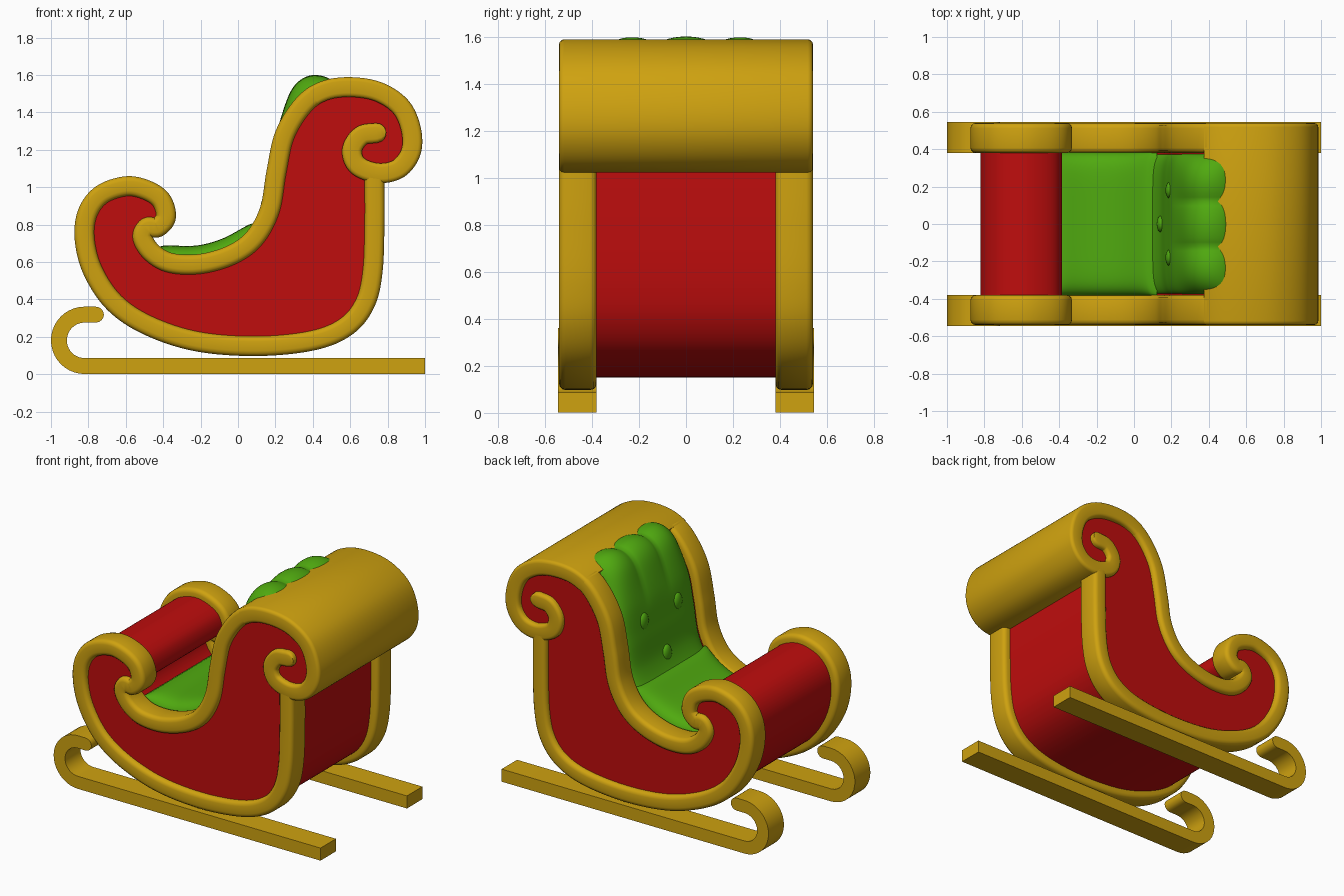
import bpy, bmesh, math
from mathutils import Vector

if "Cube" in bpy.data.objects:
    bpy.data.objects.remove(bpy.data.objects["Cube"])


def material(name, rgb):
    m = bpy.data.materials.new(name)
    m.diffuse_color = (*rgb, 1)
    m.use_nodes = True
    m.node_tree.nodes["Principled BSDF"].inputs["Base Color"].default_value = m.diffuse_color
    return m


GOLD = material("gold", (0.62, 0.36, 0.005))
RED = material("red", (0.52, 0.004, 0.004))
GREEN = material("green", (0.08, 0.40, 0.005))


def finish(name, bm, mat, angle=40):
    bmesh.ops.recalc_face_normals(bm, faces=bm.faces)
    me = bpy.data.meshes.new(name)
    bm.to_mesh(me)
    bm.free()
    me.materials.append(mat)
    ob = bpy.data.objects.new(name, me)
    bpy.context.collection.objects.link(ob)
    bpy.ops.object.select_all(action='DESELECT')
    ob.select_set(True)
    bpy.context.view_layer.objects.active = ob
    bpy.ops.object.shade_smooth_by_angle(angle=math.radians(angle))
    return ob


# Scroll centre line in x,z: back curl tip, over the top, seat, front curl, belly, back
CONTROL = [(0.74, 1.29), (0.66, 1.275), (0.61, 1.20), (0.64, 1.115), (0.75, 1.075), (0.86, 1.10),
           (0.925, 1.19), (0.925, 1.31), (0.87, 1.43), (0.75, 1.51), (0.60, 1.535), (0.46, 1.515),
           (0.35, 1.44), (0.25, 1.28), (0.205, 1.08), (0.17, 0.88), (0.09, 0.73), (-0.03, 0.64),
           (-0.20, 0.59), (-0.36, 0.595), (-0.46, 0.65), (-0.51, 0.73), (-0.485, 0.785),
           (-0.43, 0.785), (-0.385, 0.84), (-0.41, 0.93), (-0.49, 0.985), (-0.60, 1.005),
           (-0.73, 0.96), (-0.805, 0.86), (-0.82, 0.72), (-0.775, 0.55), (-0.66, 0.38),
           (-0.48, 0.26), (-0.22, 0.175), (0.10, 0.15), (0.40, 0.18), (0.58, 0.255),
           (0.68, 0.38), (0.72, 0.55), (0.73, 0.80), (0.73, 1.06)]
SUB = 8
W = 0.053


def smooth_path(ctrl):
    c = [Vector(p) for p in ctrl]
    c = [2 * c[0] - c[1]] + c + [2 * c[-1] - c[-2]]
    out = []
    for a, b, d, e in zip(c, c[1:], c[2:], c[3:]):
        for k in range(SUB):
            t = k / SUB
            out.append(0.5 * (2 * b + (d - a) * t + (2 * a - 5 * b + 4 * d - e) * t * t
                              + (3 * b - a - 3 * d + e) * t ** 3))
    return out + [c[-2]]


def normals(path):
    res = []
    for i in range(len(path)):
        d = (path[min(i + 1, len(path) - 1)] - path[max(i - 1, 0)]).normalized()
        res.append(Vector((d.y, -d.x)))
    return res


def section(w, y0, y1, r):
    # rounded rectangle across the band
    if r == 0:
        return [(w, y1), (-w, y1), (-w, y0), (w, y0)]
    pts = []
    for q, (cx, cy) in enumerate([(w - r, y1 - r), (r - w, y1 - r), (r - w, y0 + r), (w - r, y0 + r)]):
        for k in range(4):
            a = math.pi / 2 * (q + k / 3)
            pts.append((cx + r * math.cos(a), cy + r * math.sin(a)))
    return pts


def sweep(name, path, sec, w, mat, round_start=False):
    path, scale = list(path), [1.0] * len(path)
    if round_start:
        d = (path[0] - path[1]).normalized()
        p0 = path[0]
        for a in (25, 45, 65, 84):
            a = math.radians(a)
            path.insert(0, p0 + d * w * math.sin(a))
            scale.insert(0, math.cos(a))
    bm = bmesh.new()
    rings = []
    for p, n, s in zip(path, normals(path), scale):
        rings.append([bm.verts.new((p.x + n.x * u * s, y, p.y + n.y * u * s)) for u, y in sec])
    m = len(sec)
    for r0, r1 in zip(rings, rings[1:]):
        for k in range(m):
            bm.faces.new((r0[k], r0[(k + 1) % m], r1[(k + 1) % m], r1[k]))
    bm.faces.new(rings[0])
    bm.faces.new(rings[-1])
    return finish(name, bm, mat)


LINE = smooth_path(CONTROL)
NORM = normals(LINE)

# Full-width roll at the top of the back
sweep("back_roll", LINE[:12 * SUB - 3], section(W, -0.54, 0.54, 0.022), W, GOLD, True)

# Side trims and runners, left and right
arc = [Vector((-0.82 - 0.1375 * math.sin(a), 0.181 + 0.1375 * math.cos(a)))
       for a in [math.pi * k / 20 for k in range(21)]]
runner = [Vector((-0.76, 0.3185))] + arc + [Vector((1.0, 0.0435))]
for side, y0, y1 in (("front", -0.54, -0.38), ("rear", 0.38, 0.54)):
    sweep(side + "_trim", LINE[12 * SUB - 5:], section(W, y0, y1, 0.028), W, GOLD)
    e = 0.005
    sweep(side + "_runner", runner,
          section(0.0425, y0 - e if y0 < 0 else y0, y1 + e if y0 > 0 else y1, 0), 0.0425, GOLD, True)

# Red body filling the outline
bm = bmesh.new()
outline = LINE[4 * SUB:]
face = bm.faces.new([bm.verts.new((p.x, -0.505, p.y)) for p in outline])
ext = bmesh.ops.extrude_face_region(bm, geom=[face], use_keep_orig=True)
bmesh.ops.translate(bm, vec=(0, 1.01, 0), verts=[v for v in ext["geom"] if isinstance(v, bmesh.types.BMVert)])
bmesh.ops.triangulate(bm, faces=[f for f in bm.faces if len(f.verts) > 4])
finish("body", bm, RED)


# Cushions: puffed sheets that follow the seat line
def cushion(name, i0, i1, height, half):
    bm = bmesh.new()
    grid, cols = [], 48
    for i in range(i0, i1 + 1):
        u = (i - i0) / (i1 - i0)
        row = []
        for j in range(cols + 1):
            v = math.sin(math.pi / 2 * (2 * j / cols - 1))
            h = height(u, v)
            p = LINE[i] + NORM[i] * h
            row.append(bm.verts.new((p.x, v * half, p.y)))
        grid.append(row)
    for a, b in zip(grid, grid[1:]):
        for j in range(cols):
            bm.faces.new((a[j], a[j + 1], b[j + 1], b[j]))
    ob = finish(name, bm, GREEN, 70)
    # the sheet is open, so make sure it faces outwards
    if sum(p.normal.z * p.area for p in ob.data.polygons) < 0:
        ob.data.flip_normals()


def seat_height(u, v):
    return 0.015 + 0.085 * max(0, 1 - (2 * u - 1) ** 4) ** 0.5 * max(0, 1 - v ** 8) ** 0.5


def back_height(u, v):
    lobe = abs(math.cos(1.5 * math.pi * v)) ** 0.6
    fade = max(0, 1 - u / 0.45)
    end = min(1, u / 0.12)
    end = math.sqrt(1 - (1 - end) ** 2)
    puff = 0.045 + 0.07 * math.exp(-((u - 0.17) / 0.16) ** 2)
    return 0.03 * end * fade - 0.01 + (puff - 0.05 * (1 - lobe) * fade) * end * max(0, 1 - v ** 6) ** 0.5 \
        - 0.02 * fade * end + 0.02 * (1 - end)


cushion("seat_cushion", 16 * SUB - 4, 20 * SUB, seat_height, 0.385)
cushion("back_cushion", 10 * SUB + 4, 16 * SUB + 6, back_height, 0.375)

# Buttons on the back cushion
for n, (x, y, z) in enumerate([(0.195, -0.18, 1.16), (0.195, 0.18, 1.16), (0.148, 0, 0.89)]):
    bm = bmesh.new()
    bmesh.ops.create_uvsphere(bm, u_segments=20, v_segments=12, radius=1)
    for v in bm.verts:
        v.co = (x + v.co.x * 0.027, y + v.co.y * 0.047, z + v.co.z * 0.06)
    finish(f"button_{n + 1}", bm, GREEN)
